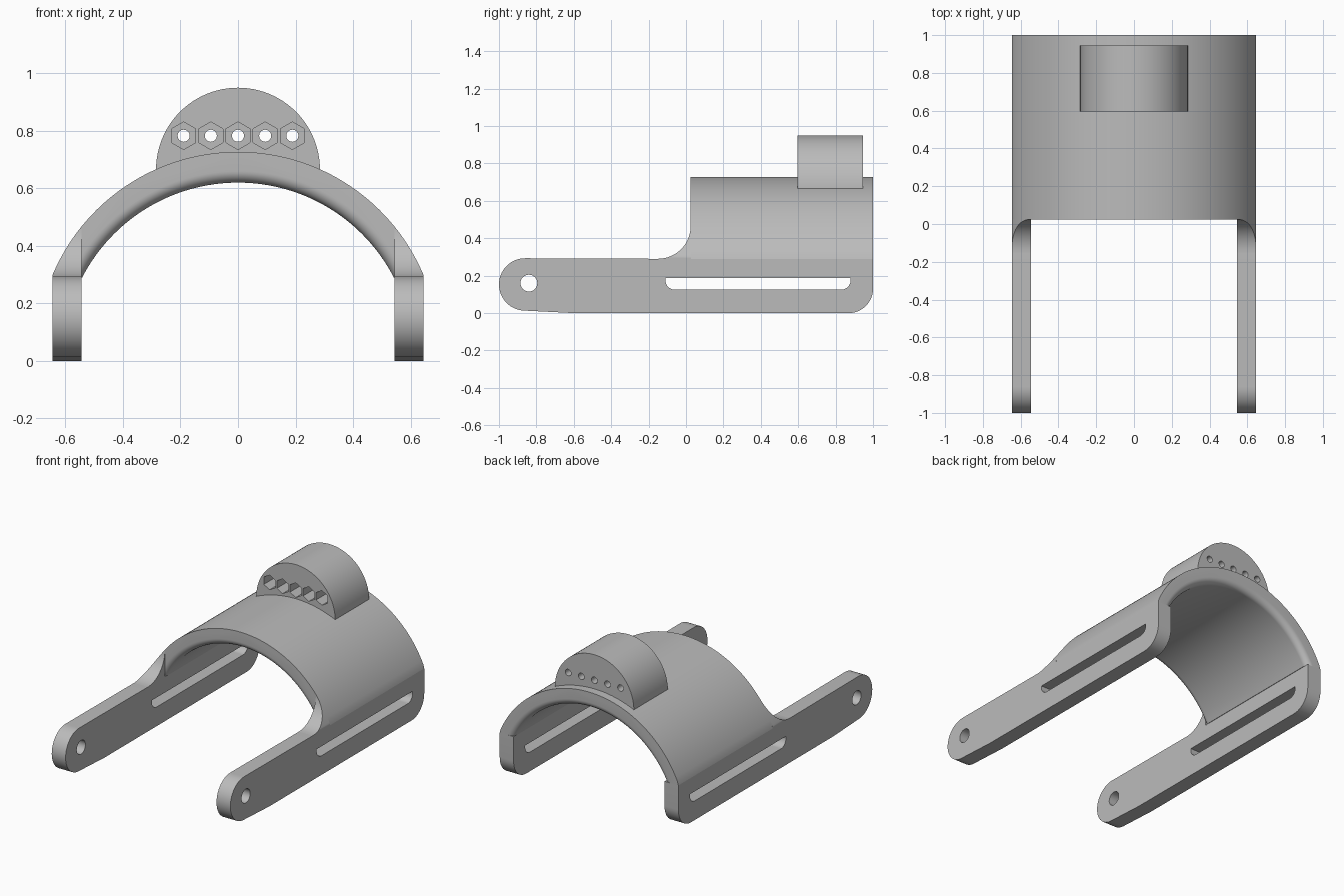
import bpy, bmesh
from math import sin, cos, pi, asin, sqrt, radians

old = bpy.data.objects.get("Cube")
if old:
    bpy.data.objects.remove(old, do_unlink=True)

grey = bpy.data.materials.new("plain grey")
grey.use_nodes = True
colour = (0.5, 0.5, 0.5, 1)
grey.diffuse_color = colour
grey.node_tree.nodes["Principled BSDF"].inputs["Base Color"].default_value = colour


def loft(name, rings):
    """Skin equal-length closed rings and cap both ends."""
    bm = bmesh.new()
    rows = [[bm.verts.new(p) for p in ring] for ring in rings]
    n = len(rows[0])
    for a, b in zip(rows, rows[1:]):
        for i in range(n):
            j = (i + 1) % n
            bm.faces.new((a[i], a[j], b[j], b[i]))
    bm.faces.new(rows[0][::-1])
    bm.faces.new(rows[-1])
    bmesh.ops.recalc_face_normals(bm, faces=bm.faces)
    mesh = bpy.data.meshes.new(name)
    bm.to_mesh(mesh)
    bm.free()
    mesh.materials.append(grey)
    obj = bpy.data.objects.new(name, mesh)
    bpy.context.collection.objects.link(obj)
    return obj


def prism_x(name, pts, x0, x1):
    return loft(name, [[(x, y, z) for y, z in pts] for x in (x0, x1)])


def prism_y(name, pts, y0, y1):
    return loft(name, [[(x, y, z) for x, z in pts] for y in (y0, y1)])


def arc(cx, cz, r, a0, a1, n=12):
    return [(cx + r * cos(radians(a0 + (a1 - a0) * i / n)),
             cz + r * sin(radians(a0 + (a1 - a0) * i / n))) for i in range(n + 1)]


def circle(cx, cz, r, n, start=0):
    return arc(cx, cz, r, start, start + 360, n)[:-1]


def cut(obj, cutter):
    """Subtract the cutter, bake the result and discard the cutter."""
    cutter.hide_render = True
    mod = obj.modifiers.new("cut", "BOOLEAN")
    mod.operation, mod.solver, mod.object = "DIFFERENCE", "EXACT", cutter
    bpy.context.view_layer.update()
    graph = bpy.context.evaluated_depsgraph_get()
    mesh = bpy.data.meshes.new_from_object(obj.evaluated_get(graph))
    obj.modifiers.clear()
    obj.data = mesh
    bpy.data.objects.remove(cutter, do_unlink=True)


INNER, OUTER = 0.545, 0.645      # arm thickness in x
ARM_TOP, FRONT, BACK = 0.29, 0.025, 1.0
R_OUT, C_OUT = 0.70, 0.027       # outside arch circle
R_IN, C_IN = 0.61, 0.01          # inside arch circle
parts = []


# Arched shell with rounded inner rims
def arch_ring(y, flare):
    def half(r, c):
        a = asin((ARM_TOP - c) / r) * 180 / pi
        return arc(0, c, r, a, 180 - a, 64)
    outer = [(max(-OUTER, min(OUTER, x)), z) for x, z in half(R_OUT, C_OUT)]
    inner = half(R_IN + flare, C_IN)[::-1]
    return [(x, y, z) for x, z in outer + inner]


RIM = 0.04
steps = [i / 8 * pi / 2 for i in range(9)]
rims = [(RIM * (1 - cos(t)), RIM * (1 - sin(t))) for t in steps]
rings = [arch_ring(FRONT + d, f) for d, f in rims]
rings += [arch_ring(BACK - d, f) for d, f in reversed(rims)]
parts.append(loft("arch_shell", rings))

# Side arms, each with a pivot hole, a slot and a curved gusset
arm_outline = ([(-0.6, 0.0)] + arc(0.87, 0.13, 0.13, -90, 0)
               + [(BACK, ARM_TOP), (-0.15, ARM_TOP)]
               + arc(-0.86, 0.153, 0.14, 90, 270, 28))
slot = (arc(-0.06, 0.175, 0.05, 180, 270) + arc(0.83, 0.175, 0.05, 270, 360)
        + [(0.88, 0.187), (-0.11, 0.187)])
for side, s in (("left", 1), ("right", -1)):
    arm = prism_x(side + "_arm", arm_outline, s * INNER, s * OUTER)
    for shape in (circle(-0.84, 0.16, 0.045, 32), slot):
        cut(arm, prism_x("cutter", shape, s * (INNER - 0.1), s * (OUTER + 0.1)))
    parts.append(arm)

    rows = []
    for y, z in arc(-0.15, ARM_TOP + 0.175, 0.175, -90, -0.5, 16):
        x = max(INNER + 0.001, min(OUTER, sqrt(R_OUT ** 2 - (z - C_OUT) ** 2)))
        rows.append([(s * INNER, y, z), (s * x, y, z),
                     (s * x, FRONT + 0.002, z), (s * INNER, FRONT + 0.002, z)])
    parts.append(loft(side + "_gusset", rows))

# Domed block with a row of bolt holes and hexagonal nut pockets
block_outline = [(-0.285, 0.64)] + arc(0, 0.665, 0.285, 180, 0, 48) + [(0.285, 0.64)]
block = prism_y("bolt_block", block_outline, 0.595, 0.945)
for i in range(-2, 3):
    x = i * 0.0945
    cut(block, prism_y("cutter", circle(x, 0.783, 0.021, 24), 0.5, 1.1))
    cut(block, prism_y("cutter", circle(x, 0.783, 0.048, 6, 30), 0.5, 0.75))
parts.append(block)

# Smooth curved walls while keeping hard edges
bpy.ops.object.select_all(action="DESELECT")
for obj in parts:
    obj.select_set(True)
bpy.context.view_layer.objects.active = parts[0]
bpy.ops.object.shade_smooth_by_angle(angle=radians(30))
